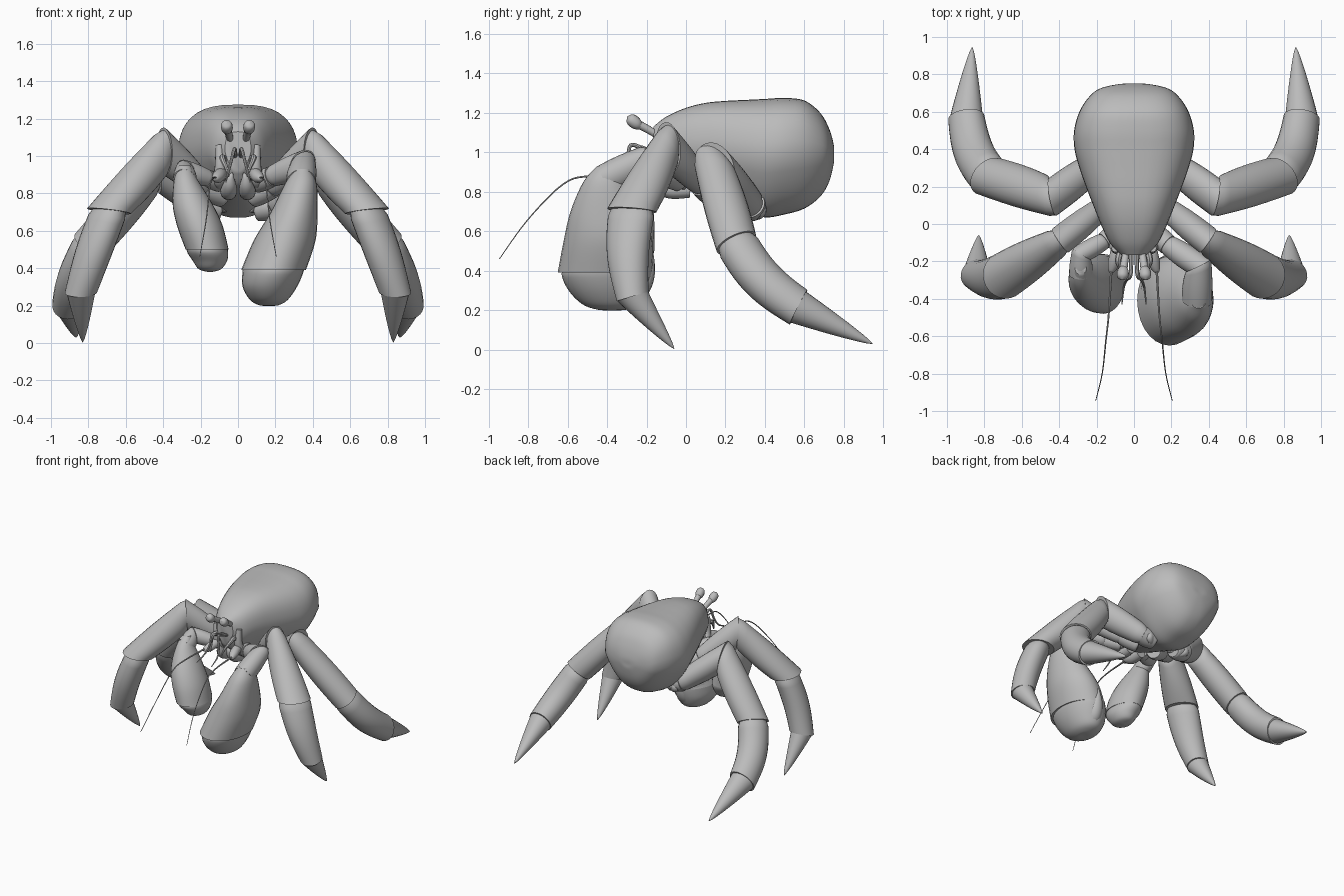
import bpy, math
from mathutils import Vector as V

shell = bpy.data.materials.new("shell grey")
shell.diffuse_color = (0.5, 0.5, 0.5, 1)


def finish(name, verts, faces, mirror):
    me = bpy.data.meshes.new(name)
    me.from_pydata(verts, [], faces)
    me.materials.append(shell)
    ob = bpy.data.objects.new(name, me)
    bpy.context.collection.objects.link(ob)
    if mirror:
        ob.modifiers.new("mirror", 'MIRROR').use_mirror_merge = False
    bpy.ops.object.select_all(action='DESELECT')
    ob.select_set(True)
    bpy.context.view_layer.objects.active = ob
    bpy.ops.object.mode_set(mode='EDIT')
    bpy.ops.mesh.select_all(action='SELECT')
    bpy.ops.mesh.normals_make_consistent(inside=False)
    bpy.ops.object.mode_set(mode='OBJECT')
    bpy.ops.object.shade_smooth_by_angle(angle=math.radians(42))
    return ob


def skin(name, rings, mirror=False):
    n = len(rings[0])
    verts = [p for r in rings for p in r]
    faces = [(i * n + j, i * n + (j + 1) % n, (i + 1) * n + (j + 1) % n, (i + 1) * n + j)
             for i in range(len(rings) - 1) for j in range(n)]
    faces += [tuple(range(n)), tuple(range(len(verts) - n, len(verts)))]
    return finish(name, verts, faces, mirror)


def spline(pts, steps):
    """Catmull-Rom through tuples of any size."""
    p = [pts[0]] + list(pts) + [pts[-1]]
    out = []
    for i in range(1, len(p) - 2):
        for k in range(steps):
            t = k / steps
            out.append([0.5 * (2 * b + (c - a) * t + (2 * a - 5 * b + 4 * c - d) * t * t
                               + (3 * b - a - 3 * c + d) * t ** 3)
                        for a, b, c, d in zip(p[i - 1], p[i], p[i + 1], p[i + 2])])
    return out + [list(pts[-1])]


def tube(name, pts, mirror=True, n=12, steps=5):
    """Soft tube through (x, y, z, radius)."""
    pts = spline(pts, steps)
    rings = []
    for i, p in enumerate(pts):
        d = (V(pts[min(i + 1, len(pts) - 1)][:3]) - V(pts[max(i - 1, 0)][:3])).normalized()
        a = d.cross(V((1, 0.13, 0.07))).normalized()
        b = d.cross(a)
        r = max(p[3], 0.0015)
        rings.append([V(p[:3]) + r * (a * math.cos(q) + b * math.sin(q))
                      for q in (2 * math.pi * j / n for j in range(n))])
    return skin(name, rings, mirror)


def limb(name, joints, side, cuts={}, bowed=None, mirror=True, point=True, n=24, steps=14):
    """Armoured segments mitred at the joints: (x, y, z, depth, breadth)."""
    c = [V(j[:3]) for j in joints]
    ds = [(b - a).normalized() for a, b in zip(c, c[1:])]
    ts = [(a + b).normalized() for a, b in zip([ds[0]] + ds, ds + [ds[-1]])]
    for i, nrm in cuts.items():
        ts[i] = V(nrm).normalized()
    for i, d in enumerate(ds):
        t0, t1 = ts[i], ts[i + 1]
        tip = point and i == len(ds) - 1
        bow = (t0 - t1) * (c[i + 1] - c[i]).length / 8 if i == bowed else V((0, 0, 0))
        v = (V(side) - d * V(side).dot(d)).normalized()
        u = d.cross(v)
        rings = []
        for k in range(steps + 1):
            t = k / steps
            nrm = (t0 * (1 - t) ** 2 + d * 2 * t * (1 - t) + t1 * t * t).normalized()
            s = 1 + 0.08 * math.sin(math.pi * t) + 0.02 * t
            if k == 0:
                s = 0.9
            w = t
            if tip:
                s, w = 0.94 * (1 - t) ** 0.8 + 0.02, 0
            ru, rv = [joints[i][m] * (1 - w) + joints[i + 1][m] * w for m in (3, 4)]
            ring = []
            for j in range(n):
                q = 2 * math.pi * j / n
                off = s * (u * ru * math.cos(q) + v * rv * math.sin(q))
                off -= d * (off.dot(nrm) / max(d.dot(nrm), 0.5))
                ring.append(c[i].lerp(c[i + 1], t) + bow * math.sin(math.pi * t) + off)
            rings.append(ring)
        skin(f"{name}_segment_{i + 1}", rings, mirror)


def hand(name, secs, n=28):
    """Bulging claw of level slices: (z, x, y, half width, half depth)."""
    skin(name, [[V((x + a * math.cos(q), y + b * math.sin(q), z))
                 for q in (2 * math.pi * j / n for j in range(n))]
                for z, x, y, a, b in spline(secs, 5)])


# body: slices along y (y, half width, top, bottom)
body = [(-0.165, 0.07, 1.13, 0.92), (-0.10, 0.13, 1.18, 0.84), (0, 0.178, 1.225, 0.81),
        (0.1, 0.218, 1.25, 0.77), (0.2, 0.257, 1.26, 0.735), (0.3, 0.292, 1.265, 0.70),
        (0.4, 0.318, 1.27, 0.67), (0.5, 0.32, 1.275, 0.685), (0.6, 0.292, 1.262, 0.715),
        (0.68, 0.24, 1.2, 0.775), (0.725, 0.18, 1.12, 0.85), (0.748, 0.08, 1.04, 0.94),
        (0.75, 0.01, 0.99, 0.98)]
rings = []
for y, w, top, bot in spline(body, 4):
    ring = []
    for j in range(40):
        q = 2 * math.pi * j / 40
        cs, sn = math.cos(q), math.sin(q)
        x = w * math.copysign(abs(cs) ** 0.74, cs)
        z = math.copysign(abs(sn) ** 0.74, sn)
        if z < 0:
            x *= 1 + 0.4 * z
        ring.append(V((x, y, (top + bot) / 2 + z * (top - bot) / 2)))
    rings.append(ring)
skin("body_shell", rings)

# walking legs
limb("front_leg", [(0.07, 0.14, 0.78, 0.06, 0.06), (0.18, 0.08, 0.835, 0.06, 0.06),
                   (0.395, -0.09, 1.025, 0.098, 0.075), (0.69, -0.275, 0.705, 0.09, 0.122),
                   (0.84, -0.27, 0.27, 0.08, 0.08), (0.83, -0.06, 0.005, 0, 0)],
     (0.45, 0.89, 0), cuts={3: (0.12, -0.08, -1), 4: (0, 0.3, -1)}, bowed=3)
limb("back_leg", [(0.09, 0.34, 0.71, 0.06, 0.06), (0.19, 0.325, 0.735, 0.07, 0.075),
                  (0.435, 0.145, 0.925, 0.085, 0.10), (0.775, 0.255, 0.54, 0.098, 0.108),
                  (0.897, 0.57, 0.215, 0.088, 0.095), (0.865, 0.945, 0.03, 0, 0)],
     (-0.5, 0.86, 0), cuts={3: (0.4, 0.45, -0.8), 4: (0.05, 1, -0.5)}, bowed=3)

# claw arms, large on the right and small on the left
limb("large_claw_arm", [(0.09, -0.03, 0.85, 0.05, 0.05), (0.18, -0.11, 0.89, 0.055, 0.055),
                        (0.345, -0.22, 0.955, 0.07, 0.065), (0.335, -0.41, 0.855, 0.085, 0.075)],
     (0.5, 0.86, 0.1), mirror=False, point=False)
limb("small_claw_arm", [(-0.09, -0.03, 0.85, 0.045, 0.045), (-0.16, -0.09, 0.88, 0.045, 0.045),
                        (-0.28, -0.16, 0.92, 0.055, 0.05), (-0.285, -0.27, 0.87, 0.065, 0.06)],
     (-0.5, 0.86, 0.1), mirror=False, point=False)
hand("large_claw_palm", [(0.93, 0.345, -0.41, 0.04, 0.04), (0.85, 0.335, -0.41, 0.085, 0.11),
                         (0.70, 0.30, -0.405, 0.125, 0.18), (0.55, 0.25, -0.395, 0.165, 0.225),
                         (0.39, 0.19, -0.41, 0.173, 0.24)])
hand("large_claw_fingers", [(0.43, 0.195, -0.39, 0.16, 0.22), (0.38, 0.187, -0.40, 0.163, 0.23),
                            (0.30, 0.17, -0.395, 0.145, 0.2), (0.23, 0.165, -0.38, 0.10, 0.145),
                            (0.202, 0.165, -0.375, 0.05, 0.07), (0.20, 0.165, -0.375, 0.01, 0.01)])
hand("small_claw_palm", [(0.95, -0.285, -0.24, 0.03, 0.03), (0.88, -0.28, -0.27, 0.06, 0.075),
                         (0.75, -0.245, -0.30, 0.105, 0.13), (0.63, -0.205, -0.315, 0.122, 0.155),
                         (0.50, -0.165, -0.32, 0.115, 0.16)])
hand("small_claw_fingers", [(0.54, -0.17, -0.31, 0.105, 0.145), (0.49, -0.163, -0.315, 0.11, 0.152),
                            (0.44, -0.15, -0.31, 0.092, 0.12), (0.395, -0.15, -0.305, 0.06, 0.08),
                            (0.38, -0.15, -0.30, 0.01, 0.01)])
# movable fingers folded against the back of the claws
tube("large_claw_thumb", [(0.17, -0.31, 0.25, 0.04), (0.18, -0.24, 0.31, 0.055),
                          (0.19, -0.20, 0.40, 0.045), (0.2, -0.17, 0.5, 0.004)], mirror=False)
tube("small_claw_thumb", [(-0.15, -0.26, 0.43, 0.03), (-0.155, -0.21, 0.48, 0.035),
                          (-0.16, -0.19, 0.53, 0.025), (-0.165, -0.18, 0.59, 0.004)], mirror=False)

# small folded rear legs under the abdomen
tube("small_rear_leg", [(0.07, 0.30, 0.73, 0.03), (0.14, 0.35, 0.72, 0.04), (0.17, 0.375, 0.705, 0.035),
                        (0.14, 0.36, 0.68, 0.022), (0.10, 0.32, 0.69, 0.004)])

# eyes on stalks
tube("eye_stalk", [(0.035, -0.10, 1.06, 0.018), (0.05, -0.20, 1.12, 0.02), (0.058, -0.25, 1.145, 0.022)])
tube("eye", [(0.056, -0.225, 1.125, 0.012), (0.058, -0.245, 1.14, 0.028), (0.06, -0.268, 1.158, 0.032),
             (0.062, -0.286, 1.172, 0.025), (0.063, -0.298, 1.18, 0.002)])

# antennae and feelers
tube("antenna_base", [(0.08, -0.08, 0.90, 0.035), (0.095, -0.16, 0.90, 0.034), (0.108, -0.21, 0.887, 0.032),
                      (0.12, -0.25, 0.88, 0.018), (0.122, -0.265, 0.88, 0.003)])
tube("antenna", [(0.12, -0.22, 0.885, 0.007), (0.135, -0.48, 0.88, 0.005), (0.15, -0.62, 0.84, 0.004),
                 (0.17, -0.80, 0.66, 0.003), (0.205, -0.945, 0.46, 0.002)], n=8)
tube("feeler", [(0.015, -0.13, 0.99, 0.012), (0.015, -0.22, 1.02, 0.011), (0.02, -0.28, 1.035, 0.01),
                (0.04, -0.30, 0.96, 0.008), (0.055, -0.34, 0.90, 0.006), (0.065, -0.43, 0.86, 0.003)], n=8)
tube("inner_feeler", [(0.07, -0.14, 0.98, 0.02), (0.085, -0.2, 0.99, 0.016), (0.06, -0.26, 0.93, 0.01),
                      (0.05, -0.28, 0.89, 0.004)], n=8)

# mouth parts
tube("mouth_part", [(0.05, 0.02, 0.81, 0.04), (0.05, -0.08, 0.81, 0.045), (0.045, -0.14, 0.84, 0.038),
                    (0.04, -0.17, 0.88, 0.022), (0.03, -0.18, 0.91, 0.004)])
tube("cheek", [(0.09, 0.0, 0.85, 0.04), (0.10, -0.09, 0.87, 0.04), (0.095, -0.13, 0.94, 0.03),
               (0.10, -0.13, 1.06, 0.02)])
